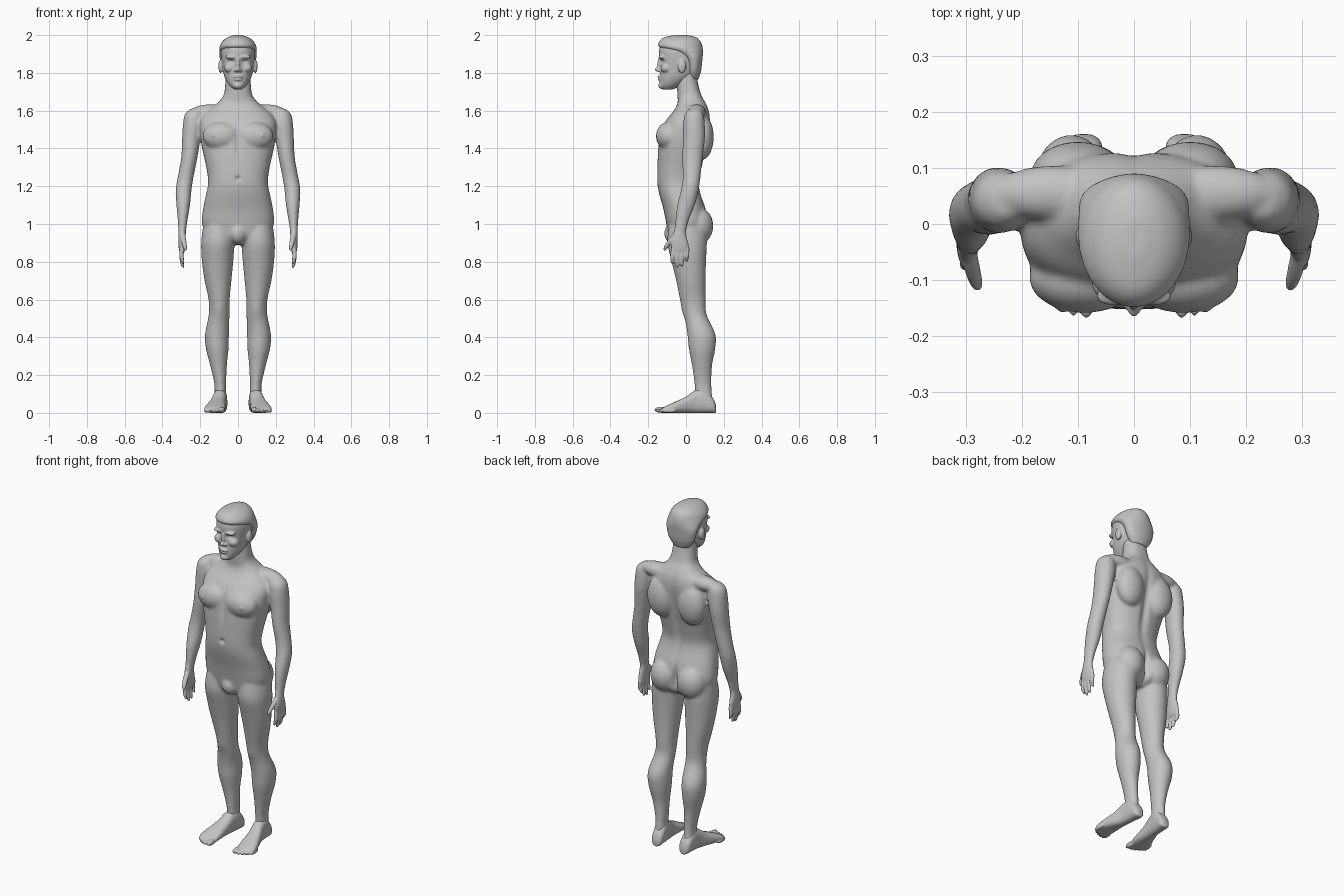
import bpy
import bmesh
from math import sin, cos, pi, exp
from mathutils import Matrix, Vector

cube = bpy.data.objects.get("Cube")
if cube:
    bpy.data.objects.remove(cube)

clay = bpy.data.materials.new("grey clay")
clay.use_nodes = True
GREY = (.55, .55, .55, 1)
clay.diffuse_color = GREY
clay.node_tree.nodes["Principled BSDF"].inputs["Base Color"].default_value = GREY


def spline(a, b, c, d, t):
    """Smooth interpolation between b and c."""
    return b + t / 2 * (c - a + t * (2 * a - 5 * b + 4 * c - d + t * (3 * (b - c) + d - a)))


def loft(bm, sections, axis="z", power=1.0, steps=4, sides=32):
    """Skin a smooth tube through sections of (position, centre a, centre b, radius a, radius b)."""
    rows = []
    last = len(sections) - 1
    for i in range(last):
        near = [sections[max(0, min(last, i + k))] for k in (-1, 0, 1, 2)]
        rows += [[spline(*v, s / steps) for v in zip(*near)] for s in range(steps)]
    rows.append(sections[-1])
    rings = []
    for t, a, b, ra, rb in rows:
        ring = []
        for k in range(sides):
            c, s = cos(2 * pi * k / sides), sin(2 * pi * k / sides)
            u = a + ra * abs(c) ** power * (1 if c > 0 else -1)
            v = b + rb * abs(s) ** power * (1 if s > 0 else -1)
            ring.append(bm.verts.new((u, v, t) if axis == "z" else (u, t, v)))
        rings.append(ring)
    for low, high in zip(rings, rings[1:]):
        for k in range(sides):
            j = (k + 1) % sides
            bm.faces.new((low[k], low[j], high[j], high[k]))
    bm.faces.new(rings[0])
    bm.faces.new(rings[-1])


def from_front_back(rows):
    """Turn (height, half width, front, back) into centred sections."""
    return [(z, 0, (f + b) / 2, w, (b - f) / 2) for z, w, f, b in rows]


def blob(bm, centre, size, both=False):
    """Add an ellipsoid, optionally on both sides."""
    for side in ((1, -1) if both else (1,)):
        place = Matrix.Translation((centre[0] * side, centre[1], centre[2]))
        bmesh.ops.create_uvsphere(bm, u_segments=24, v_segments=16, radius=1,
                                  matrix=place @ Matrix.Diagonal((*size, 1)))


def flip_x(bm):
    bmesh.ops.scale(bm, vec=(-1, 1, 1), verts=bm.verts)


def mirror_x(bm):
    """Add a mirrored copy of everything built so far."""
    copy = bmesh.ops.duplicate(bm, geom=bm.verts[:] + bm.edges[:] + bm.faces[:])["geom"]
    verts = [g for g in copy if isinstance(g, bmesh.types.BMVert)]
    bmesh.ops.scale(bm, vec=(-1, 1, 1), verts=verts)


def finish(bm, name, voxel, smoothing):
    """Fuse the overlapping shapes into one smooth skin."""
    bmesh.ops.recalc_face_normals(bm, faces=bm.faces)
    mesh = bpy.data.meshes.new(name)
    bm.to_mesh(mesh)
    bm.free()
    ob = bpy.data.objects.new(name, mesh)
    bpy.context.collection.objects.link(ob)
    fuse = ob.modifiers.new("fuse", "REMESH")
    fuse.mode = "VOXEL"
    fuse.voxel_size = voxel
    fuse.use_smooth_shade = True
    soften = ob.modifiers.new("soften", "SMOOTH")
    soften.factor = .5
    soften.iterations = smoothing
    graph = bpy.context.evaluated_depsgraph_get()
    skin = bpy.data.meshes.new_from_object(ob.evaluated_get(graph))
    ob.modifiers.clear()
    ob.data = skin
    skin.name = name
    skin.materials.clear()
    skin.materials.append(clay)
    skin.polygons.foreach_set("use_smooth", [True] * len(skin.polygons))
    return ob


def push(ob, centre, size, offset):
    """Press or raise a soft spot, mirrored across the middle."""
    for v in ob.data.vertices:
        p = (abs(v.co.x), v.co.y, v.co.z)
        d = sum(((a - b) / s) ** 2 for a, b, s in zip(p, centre, size))
        if d < 6:
            v.co.y += offset * exp(-d)


# Limbs, built on the left then mirrored
bm = bmesh.new()
loft(bm, [(1.61, .225, .045, .025, .03), (1.58, .232, .043, .05, .05),
          (1.52, .238, .042, .054, .058), (1.45, .247, .042, .049, .058),
          (1.35, .258, .034, .043, .054), (1.25, .277, .03, .042, .047),
          (1.18, .288, .02, .042, .047), (1.1, .29, 0, .036, .047),
          (1.02, .293, -.02, .026, .036), (.95, .296, -.033, .019, .03)])
loft(bm, [(.99, .1, .01, .085, .1), (.9, .107, .006, .088, .105),
          (.8, .108, .015, .083, .091), (.7, .106, .026, .071, .078),
          (.6, .1, .037, .056, .068), (.52, .1, .05, .055, .059),
          (.42, .111, .081, .063, .074), (.34, .11, .085, .06, .07),
          (.25, .103, .085, .044, .053), (.15, .094, .09, .031, .045),
          (.07, .094, .095, .032, .045)])
mirror_x(bm)

# Torso and neck
loft(bm, from_front_back([
    (.89, .05, -.06, .06), (.93, .15, -.09, .11), (1, .19, -.104, .115),
    (1.08, .185, -.12, .105), (1.16, .169, -.142, .078), (1.22, .158, -.152, .07),
    (1.3, .168, -.152, .085), (1.4, .19, -.148, .108), (1.48, .202, -.138, .122),
    (1.55, .2, -.105, .128), (1.6, .16, -.065, .122), (1.64, .11, -.045, .106),
    (1.68, .077, -.045, .083), (1.74, .068, -.048, .065), (1.8, .065, -.04, .055)]), power=.85)

# Muscle masses
blob(bm, (.14, .055, 1.592), (.115, .05, .042), True)
blob(bm, (.088, -.095, 1.465), (.1, .064, .075), True)
blob(bm, (.1, .085, 1.46), (.085, .062, .12), True)
blob(bm, (.088, .06, .99), (.086, .085, .1), True)
blob(bm, (0, -.07, .95), (.045, .045, .055))
body = finish(bm, "body", .0075, 8)
push(body, (0, -.16, 1.24), (.012, .05, .012), .014)
push(body, (0, -.16, 1.45), (.014, .06, .09), .012)
push(body, (0, .12, 1.36), (.022, .08, .2), -.016)
push(body, (0, .13, .98), (.014, .08, .08), -.03)
push(body, (.13, -.155, 1.47), (.009, .05, .009), -.006)
push(body, (.1, -.01, .54), (.035, .04, .045), -.007)

# Head with face
bm = bmesh.new()
loft(bm, from_front_back([
    (1.712, .022, -.125, -.07), (1.735, .047, -.138, -.02), (1.775, .07, -.138, .04),
    (1.82, .081, -.136, .07), (1.87, .088, -.14, .08), (1.92, .09, -.142, .082),
    (1.96, .076, -.125, .07), (1.985, .045, -.09, .04)]), power=.95)
blob(bm, (.034, -.128, 1.884), (.034, .018, .011), True)
blob(bm, (.045, -.105, 1.825), (.03, .03, .025), True)
blob(bm, (0, -.136, 1.845), (.011, .017, .04))
blob(bm, (0, -.145, 1.818), (.013, .021, .012))
blob(bm, (.013, -.138, 1.813), (.01, .014, .009), True)
blob(bm, (0, -.134, 1.779), (.027, .018, .008))
blob(bm, (0, -.132, 1.765), (.024, .018, .008))
blob(bm, (0, -.127, 1.733), (.026, .02, .018))
blob(bm, (.092, -.022, 1.835), (.012, .022, .036), True)
head = finish(bm, "head", .0045, 4)
push(head, (.034, -.135, 1.86), (.02, .05, .011), .012)
push(head, (0, -.15, 1.772), (.022, .03, .003), .004)

# Short hair with a raised hairline
bm = bmesh.new()
loft(bm, from_front_back([
    (1.765, .05, .01, .066), (1.81, .08, .005, .08), (1.87, .096, -.01, .087),
    (1.905, .099, -.06, .09), (1.935, .099, -.142, .088), (1.965, .084, -.142, .078),
    (1.988, .056, -.115, .055), (2, .02, -.06, .01)]))
finish(bm, "hair", .006, 3)

for side, label in ((1, "left"), (-1, "right")):
    # Hand: palm, four fingers and thumb
    bm = bmesh.new()
    loft(bm, [(1, .294, -.025, .02, .03), (.95, .296, -.034, .02, .033),
              (.9, .298, -.034, .018, .046), (.86, .297, -.03, .015, .047),
              (.845, .296, -.03, .01, .042)])
    for n, tip in enumerate((.788, .768, .774, .8)):
        y = -.068 + n * .025
        loft(bm, [(.87, .297, y, .011, .012), (.83, .3, y - .003, .011, .012),
                  (tip + .015, .294, y - .004, .009, .01), (tip, .289, y - .003, .004, .005)],
             sides=16)
    loft(bm, [(.95, .294, -.05, .014, .016), (.915, .288, -.08, .014, .016),
              (.88, .281, -.104, .011, .013), (.86, .277, -.113, .005, .006)], sides=16)
    if side < 0:
        flip_x(bm)
    finish(bm, label + "_hand", .004, 3)

    # Foot: heel to ball, then five toes
    bm = bmesh.new()
    shape = [(.16, .09, .014, .035), (.145, .09, .032, .075), (.1, .093, .036, .125),
             (.05, .098, .036, .12), (0, .108, .042, .086), (-.06, .119, .052, .058),
             (-.1, .124, .054, .04), (-.125, .124, .046, .026)]
    loft(bm, [(y, x, h / 2, w, h / 2) for y, x, w, h in shape], axis="y", power=.8)
    for n in range(5):
        wide = .016 if n == 0 else .0115
        tip = Vector((.085 + n * .02 + (.003 if n else 0), -.13 + .0025 * n * n, wide))
        blob(bm, tip, (wide, .038, wide))
    if side < 0:
        flip_x(bm)
    finish(bm, label + "_foot", .0045, 3)
